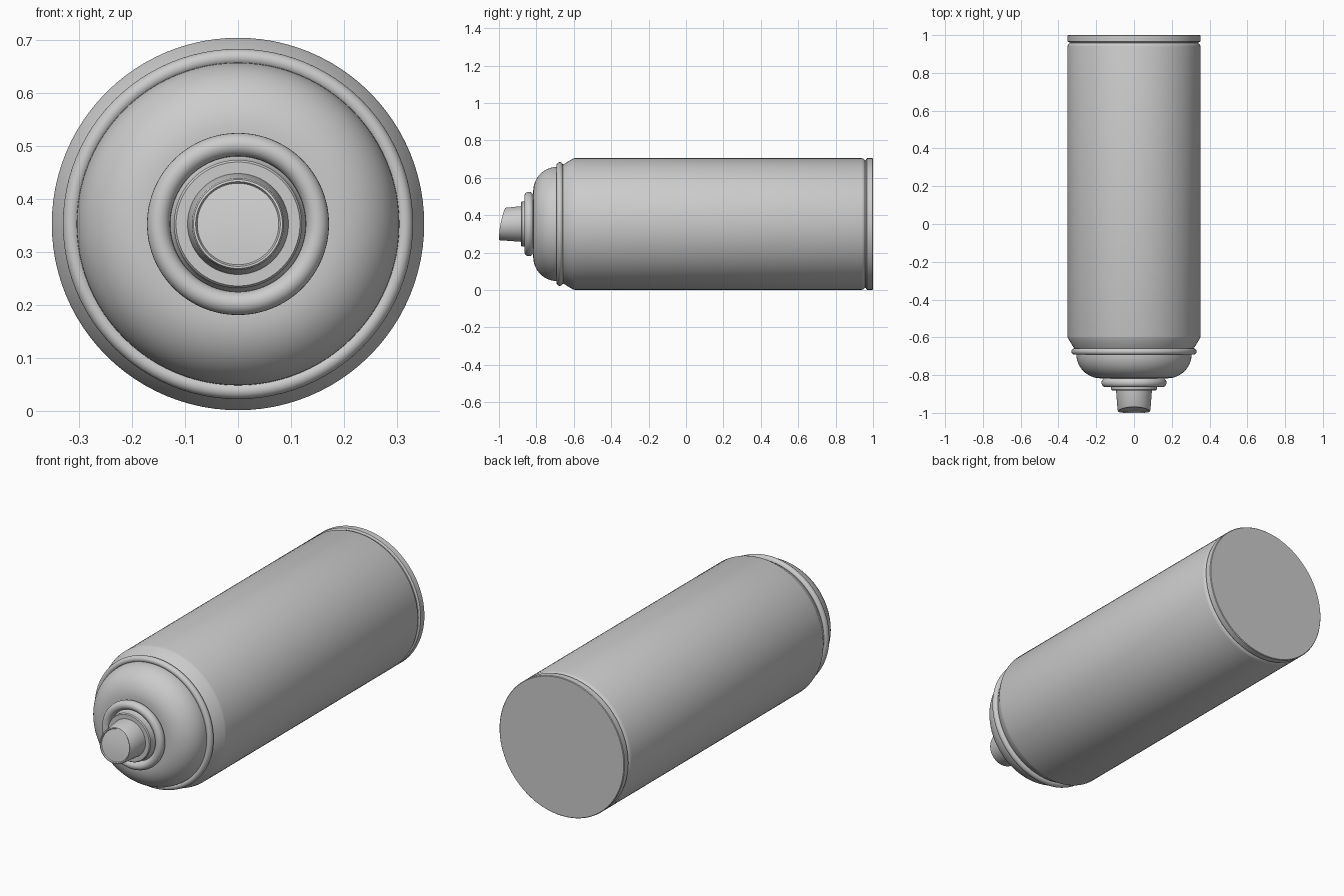
import bpy, bmesh, math

if "Cube" in bpy.data.objects:
    bpy.data.objects.remove(bpy.data.objects["Cube"])

AXIS_Z = 0.353
SEG = 96


def arc(cr, cy, rr, ry, a0, a1, n):
    """Elliptical arc of (radius, y) profile points, angles in degrees."""
    pts = []
    for i in range(n + 1):
        a = math.radians(a0 + (a1 - a0) * i / n)
        pts.append((cr + rr * math.cos(a), cy + ry * math.sin(a)))
    return pts


def lathe(name, profile, closed=False, angle=30, deform=None):
    """Revolve a (radius, y) profile around the can's long axis."""
    bm = bmesh.new()
    rings = []
    for r, y in profile:
        if r < 1e-5:
            rings.append([bm.verts.new((0, y, 0))] * SEG)
        else:
            rings.append([bm.verts.new((r * math.cos(2 * math.pi * i / SEG), y,
                                        r * math.sin(2 * math.pi * i / SEG)))
                          for i in range(SEG)])
    pairs = list(zip(rings, rings[1:]))
    if closed:
        pairs.append((rings[-1], rings[0]))
    for a, b in pairs:
        for i in range(SEG):
            j = (i + 1) % SEG
            bm.faces.new(list(dict.fromkeys((a[i], a[j], b[j], b[i]))))
    if deform:
        for v in bm.verts:
            deform(v)
    bmesh.ops.recalc_face_normals(bm, faces=bm.faces)
    me = bpy.data.meshes.new(name)
    bm.to_mesh(me)
    bm.free()
    ob = bpy.data.objects.new(name, me)
    ob.location.z = AXIS_Z
    bpy.context.collection.objects.link(ob)
    bpy.ops.object.select_all(action='DESELECT')
    ob.select_set(True)
    bpy.context.view_layer.objects.active = ob
    bpy.ops.object.shade_smooth_by_angle(angle=math.radians(angle))
    return ob


# Can body: flat base, rolled rim, groove, straight wall, tapered shoulder
lathe("can_body", [(0, 1.0), (0.349, 1.0), (0.352, 0.997), (0.352, 0.967),
                   (0.349, 0.964), (0.342, 0.962), (0.342, 0.957),
                   (0.349, 0.950), (0.352, 0.940), (0.352, -0.595),
                   (0.349, -0.606), (0.322, -0.650), (0.315, -0.660), (0, -0.660)])

# Rolled seam between body and dome
lathe("seam_ring", arc(0.315, -0.675, 0.016, 0.017, 0, 345, 23), closed=True, angle=50)

# Rounded dome
lathe("dome", [(0.305, -0.66)] + arc(0.175, -0.69, 0.130, 0.127, 0, -90, 16)
      + [(0.12, -0.817)])

# Valve cup: rolled lip, sunken channel, raised centre disc
lathe("valve_cup_lip", arc(0.150, -0.840, 0.022, 0.024, 0, 345, 23), closed=True, angle=50)
lathe("valve_cup", [(0.150, -0.835), (0.128, -0.835), (0.124, -0.842), (0.121, -0.850),
                    (0.121, -0.876), (0.117, -0.881), (0, -0.881)])


# Nozzle with a slanted, slightly scooped face
def slant(v):
    if v.co.y < -0.95:
        t = max(0, (v.co.z + 0.087) / 0.174)
        v.co.y += 0.033 * t * t


lathe("nozzle", [(0.096, -0.875), (0.094, -0.895), (0.087, -0.994), (0.084, -1.0),
                 (0.080, -1.0), (0.077, -0.994), (0.050, -0.994),
                 (0.025, -0.994), (0, -0.994)], deform=slant)
